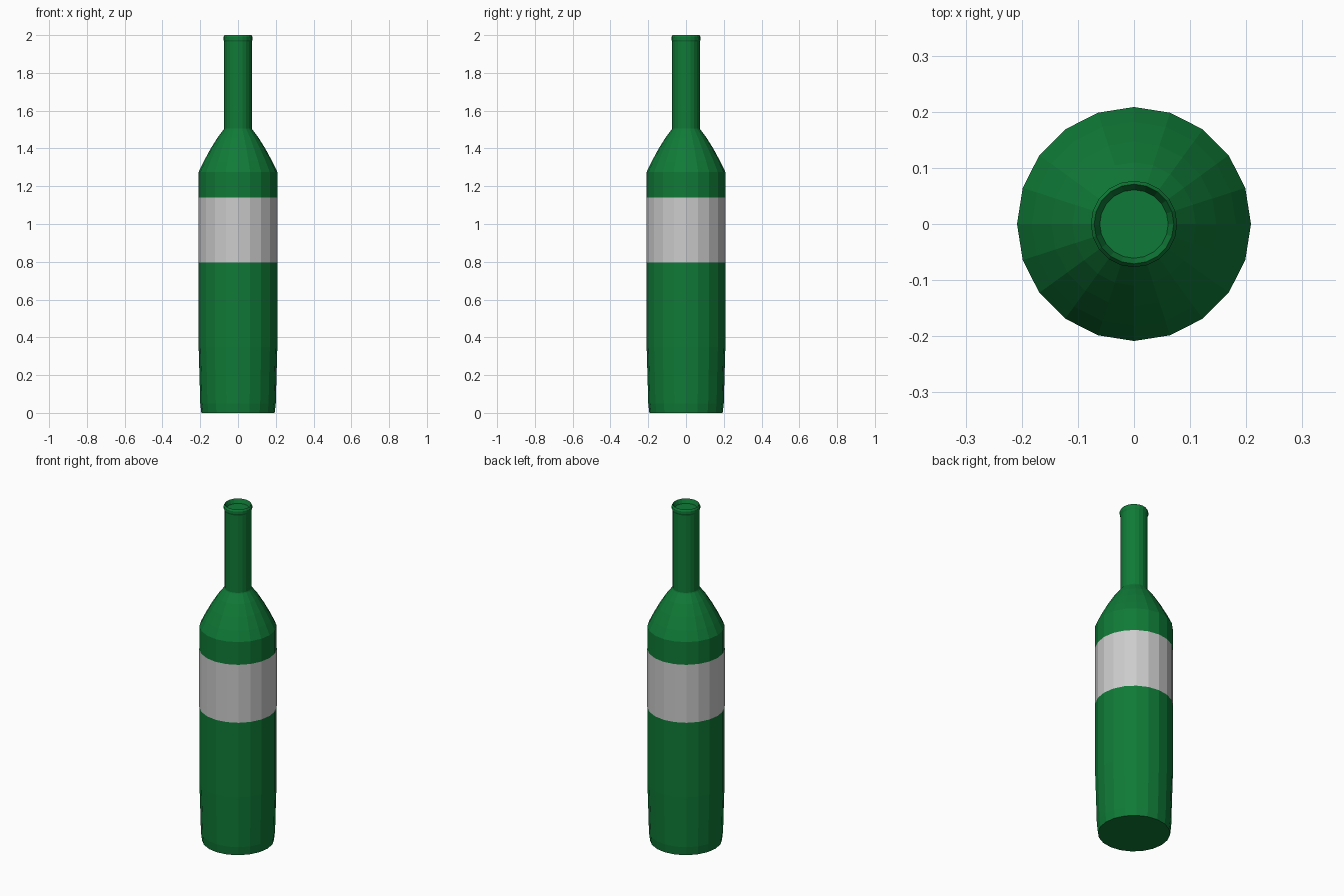
import bpy, bmesh, math

if "Cube" in bpy.data.objects:
    bpy.data.objects.remove(bpy.data.objects["Cube"])

SIDES = 20


def material(name, color):
    m = bpy.data.materials.new(name)
    m.diffuse_color = color
    m.use_nodes = True
    m.node_tree.nodes["Principled BSDF"].inputs["Base Color"].default_value = m.diffuse_color
    return m


def lathe(name, profile, mat=None, caps=True):
    """Revolve (radius, z) points around z with flat facets."""
    bm = bmesh.new()
    rings = []
    for r, z in profile:
        rings.append([bm.verts.new((r * math.cos(2 * math.pi * i / SIDES),
                                    r * math.sin(2 * math.pi * i / SIDES), z))
                      for i in range(SIDES)])
    for a, b in zip(rings, rings[1:]):
        for i in range(SIDES):
            j = (i + 1) % SIDES
            bm.faces.new((a[i], a[j], b[j], b[i]))
    if caps:
        bm.faces.new(rings[0][::-1])
        bm.faces.new(rings[-1])
    mesh = bpy.data.meshes.new(name)
    bm.to_mesh(mesh)
    bm.free()
    obj = bpy.data.objects.new(name, mesh)
    bpy.context.collection.objects.link(obj)
    if mat:
        mesh.materials.append(mat)
    return obj


green = material("green_glass", (0.005, 0.195, 0.038, 1))

# Bottle: base, body, shoulder, neck, lip and recessed mouth
lathe("bottle", [
    (0.194, 0.0), (0.2, 0.05), (0.204, 0.2), (0.2085, 0.35),
    (0.2085, 1.275), (0.182, 1.33), (0.147, 1.395), (0.11, 1.455), (0.076, 1.5),
    (0.0735, 1.505), (0.0735, 1.965), (0.077, 1.975), (0.077, 1.99),
    (0.071, 2.0), (0.061, 1.975),
], green)

# Label: plain grey band wrapped around the body
lathe("label", [(0.2092, 0.795), (0.2092, 1.14)], caps=False)
